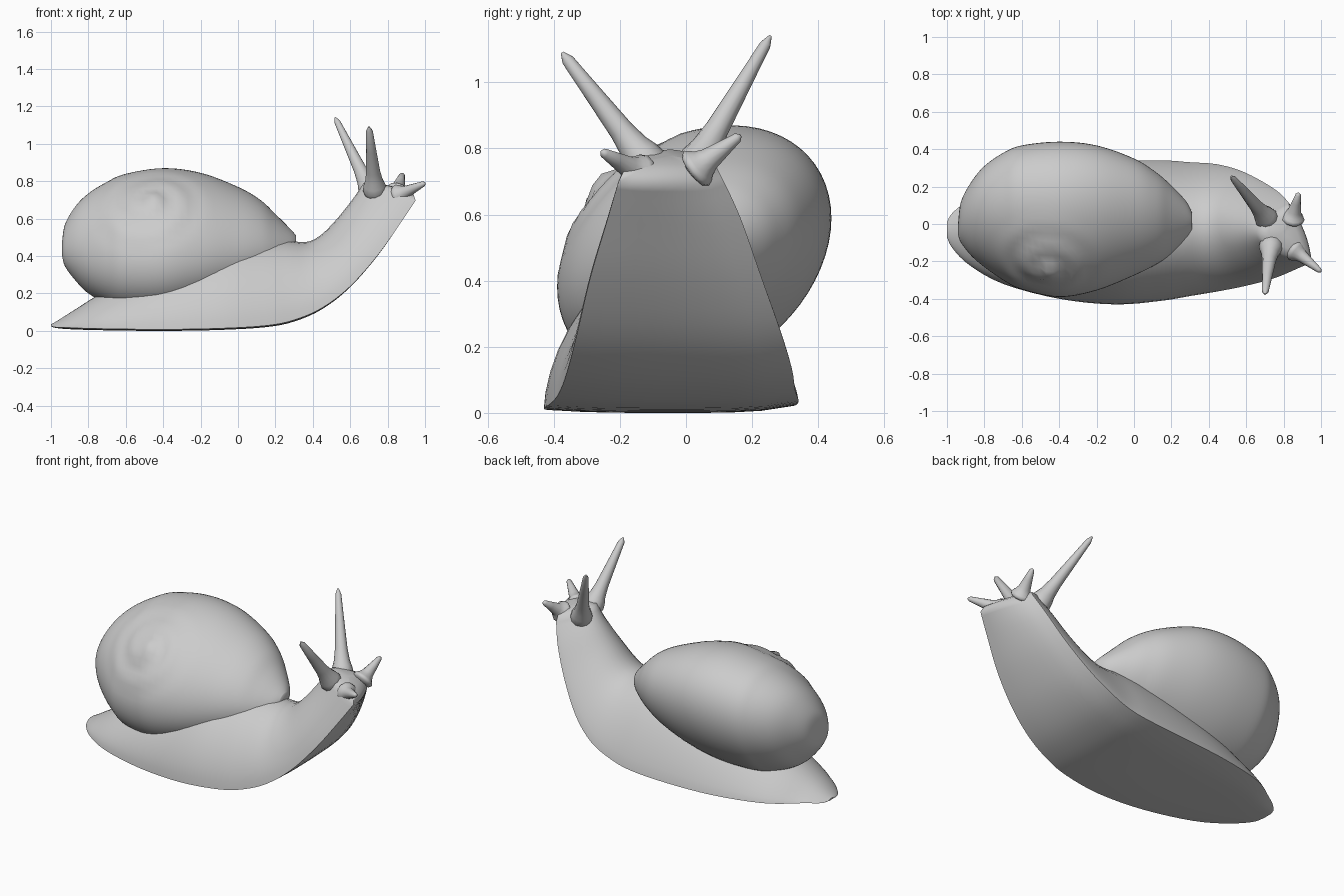
import bpy, bmesh, math
from mathutils import Vector

cube = bpy.data.objects.get("Cube")
if cube:
    bpy.data.objects.remove(cube)

grey = bpy.data.materials.new("plain grey")
grey.use_nodes = True
grey.diffuse_color = (0.6, 0.6, 0.6, 1)
grey.node_tree.nodes["Principled BSDF"].inputs["Base Color"].default_value = (0.6, 0.6, 0.6, 1)


def spline(rows, steps):
    """Smooth the station rows with a Catmull-Rom curve."""
    rows = [Vector(r) for r in rows]
    out = []
    for i in range(len(rows) - 1):
        a, b, c, d = rows[max(i - 1, 0)], rows[i], rows[i + 1], rows[min(i + 2, len(rows) - 1)]
        for s in range(steps):
            t = s / steps
            out.append(b + (c - a) * t / 2 + (a * 2 - b * 5 + c * 4 - d) * t**2 / 2
                       + (b * 3 - a - c * 3 + d) * t**3 / 2)
    return out + [rows[-1]]


def loft(name, rings, angle):
    """Skin closed rings of points and cap both ends."""
    bm = bmesh.new()
    loops = [[bm.verts.new(p) for p in ring] for ring in rings]
    n = len(loops[0])
    for a, b in zip(loops, loops[1:]):
        for i in range(n):
            j = (i + 1) % n
            bm.faces.new((a[i], a[j], b[j], b[i]))
    bm.faces.new(loops[0])
    bm.faces.new(loops[-1])
    bmesh.ops.recalc_face_normals(bm, faces=bm.faces)
    mesh = bpy.data.meshes.new(name)
    bm.to_mesh(mesh)
    bm.free()
    mesh.materials.append(grey)
    ob = bpy.data.objects.new(name, mesh)
    bpy.context.collection.objects.link(ob)
    bpy.ops.object.select_all(action='DESELECT')
    ob.select_set(True)
    bpy.context.view_layer.objects.active = ob
    bpy.ops.object.shade_smooth_by_angle(angle=math.radians(angle))


# Body: sole x, sole z, right edge, left edge, back x, back z, inset of left edge
body = [
    (-1.0, .025, -.07, .01, -1.0, .035, 0), (-.97, .015, -.13, .06, -.965, .055, 0),
    (-.88, .008, -.22, .13, -.87, .115, 0), (-.7, .003, -.32, .24, -.7, .22, 0),
    (-.4, 0, -.4, .31, -.4, .37, 0), (-.1, .005, -.43, .335, -.1, .47, 0),
    (.15, .02, -.41, .34, .1, .49, 0), (.3, .05, -.385, .33, .25, .485, 0),
    (.45, .115, -.36, .32, .36, .475, .01), (.6, .23, -.33, .285, .44, .51, .03),
    (.75, .4, -.29, .225, .53, .6, .06), (.87, .57, -.24, .165, .61, .7, .09),
    (.95, .69, -.205, .11, .655, .765, .12),
]


def body_ring(row):
    sx, sz, right, left, tx, tz, inset = row
    mid, half = (right + left) / 2, (left - right) / 2
    rim = min(.02, (tz - sz) / 4)

    def sole(c):
        lift = rim * c ** 4 * (.7 + .3 * c)
        return Vector((sx - inset * (1 + c) / 2 + inset * .2 * (1 - c * c), mid + half * c, sz + lift))

    ring = [sole(-1 + i / 4) for i in range(1, 8)]
    for i in range(21):
        t = math.pi * i / 20
        base = sole(math.cos(t))
        # The left flank is leaner than the right
        up = math.sin(t) ** (1.4 + .2 * math.cos(t))
        ring.append(Vector((base.x + (tx - base.x) * up, base.y, base.z + (tz - base.z) * up)))
    return ring


rings = [body_ring(r) for r in spline(body, 4)]
# Head crown: shrinking rings that close the neck
end = rings[-1]
centre = sum(end, Vector()) / len(end)
for scale, lift in ((.9, .03), (.6, .048), (.1, .053)):
    rings.append([centre + (p - centre) * scale + Vector((.1, 0, 1)) * lift for p in end])
loft("body", rings, 60)

# Shell: x, right, left, bottom, top
shell = [
    (-.94, -.06, .01, .4, .48), (-.925, -.1, .12, .345, .57), (-.87, -.17, .225, .27, .665),
    (-.8, -.23, .31, .2, .735), (-.7, -.3, .38, .145, .797), (-.6, -.35, .42, .11, .84),
    (-.4, -.39, .44, .1, .87), (-.2, -.355, .42, .14, .845), (0, -.275, .35, .21, .77),
    (.12, -.215, .275, .265, .7), (.2, -.16, .205, .31, .625), (.28, -.085, .12, .37, .545),
    (.31, -.03, .06, .44, .51),
]
TILT = .25
apex = Vector((-.47, -.24, .7))
axis = Vector((0, -.7, .7)).normalized()
across = axis.cross(Vector((1, 0, 0)))


def whorl(p):
    """Raise a fading spiral around the apex."""
    d = p - apex
    if d.dot(axis) < -.15:
        return p
    u, v = d.x, d.dot(across)
    r = math.hypot(u, v)
    fade = max(0, 1 - r / .34)
    wave = math.sin(math.tau * r / .14 + math.atan2(v, u))
    return p + axis * (.012 * wave * fade + .02 * math.exp(-(r / .08) ** 2))


def shell_ring(row):
    x, right, left, low, high = row
    mid, half = (right + left) / 2, (left - right) / 2
    tall = math.sqrt(max(((high - low) / 2) ** 2 - (TILT * half) ** 2, .00005))
    ring = []
    for i in range(64):
        t = math.tau * i / 64
        y = half * math.cos(t)
        ring.append(whorl(Vector((x, mid + y, (low + high) / 2 + TILT * y + tall * math.sin(t)))))
    return ring


loft("shell", [shell_ring(r) for r in spline(shell, 6)], 60)


# Tentacles: tapered stalks with flared, rounded roots
def tentacle(name, base, tip, root, thin):
    base, tip = Vector(base), Vector(tip)
    way = tip - base
    side = way.cross(Vector((1, 0, 0))).normalized()
    other = way.cross(side).normalized()
    rings = []
    for t, w in ((-.2, .3), (-.14, .95), (-.06, 1.1), (.02, .95), (.1, .7), (.25, .48),
                 (.6, .26), (.93, .06), (1, -.25)):
        r = thin + (root - thin) * w
        rings.append([base + way * t + (side * math.cos(a) + other * math.sin(a)) * max(r, .005)
                      for a in (math.tau * k / 12 for k in range(12))])
    loft(name, rings, 60)


tentacle("left_eye_stalk", (.7, .04, .765), (.52, .255, 1.14), .06, .014)
tentacle("right_eye_stalk", (.73, -.135, .775), (.7, -.375, 1.09), .06, .016)
tentacle("left_feeler", (.85, .04, .745), (.88, .165, .84), .06, .012)
tentacle("right_feeler", (.87, -.15, .73), (1.0, -.255, .79), .055, .012)
